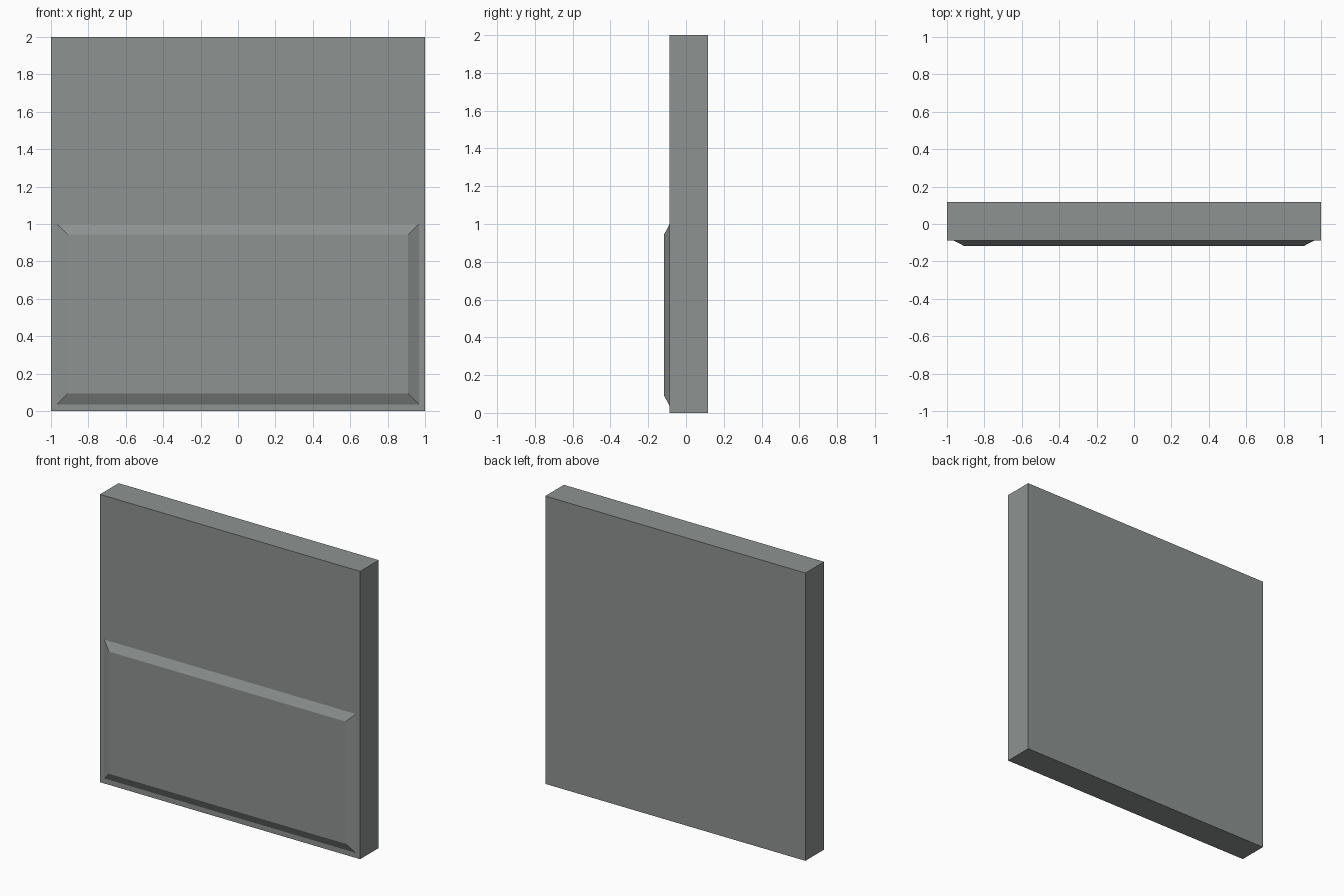
import bpy

if "Cube" in bpy.data.objects:
    bpy.data.objects.remove(bpy.data.objects["Cube"])

grey = bpy.data.materials.new("concrete_grey")
grey.diffuse_color = (0.27, 0.29, 0.285, 1)
grey.use_nodes = True
grey.node_tree.nodes["Principled BSDF"].inputs["Base Color"].default_value = grey.diffuse_color


def frustum(name, back, front):
    """Six-sided block between two rectangles (half_width, z_low, z_high, y)."""
    verts = []
    for w, z0, z1, y in (back, front):
        verts += [(-w, y, z0), (w, y, z0), (w, y, z1), (-w, y, z1)]
    faces = [(3, 2, 1, 0), (4, 5, 6, 7)]
    faces += [(i, (i + 1) % 4, (i + 1) % 4 + 4, i + 4) for i in range(4)]
    mesh = bpy.data.meshes.new(name)
    mesh.from_pydata(verts, [], faces)
    mesh.materials.append(grey)
    obj = bpy.data.objects.new(name, mesh)
    bpy.context.collection.objects.link(obj)
    # consistent outward normals
    import bmesh
    bm = bmesh.new()
    bm.from_mesh(mesh)
    bmesh.ops.recalc_face_normals(bm, faces=bm.faces)
    bm.to_mesh(mesh)
    bm.free()
    return obj


# flat wall slab
frustum("wall_slab", (1, 0, 2, 0.117), (1, 0, 2, -0.087))

# raised lower panel with bevelled border
frustum("raised_panel", (0.968, 0.035, 1.0, -0.087), (0.909, 0.094, 0.943, -0.117))
